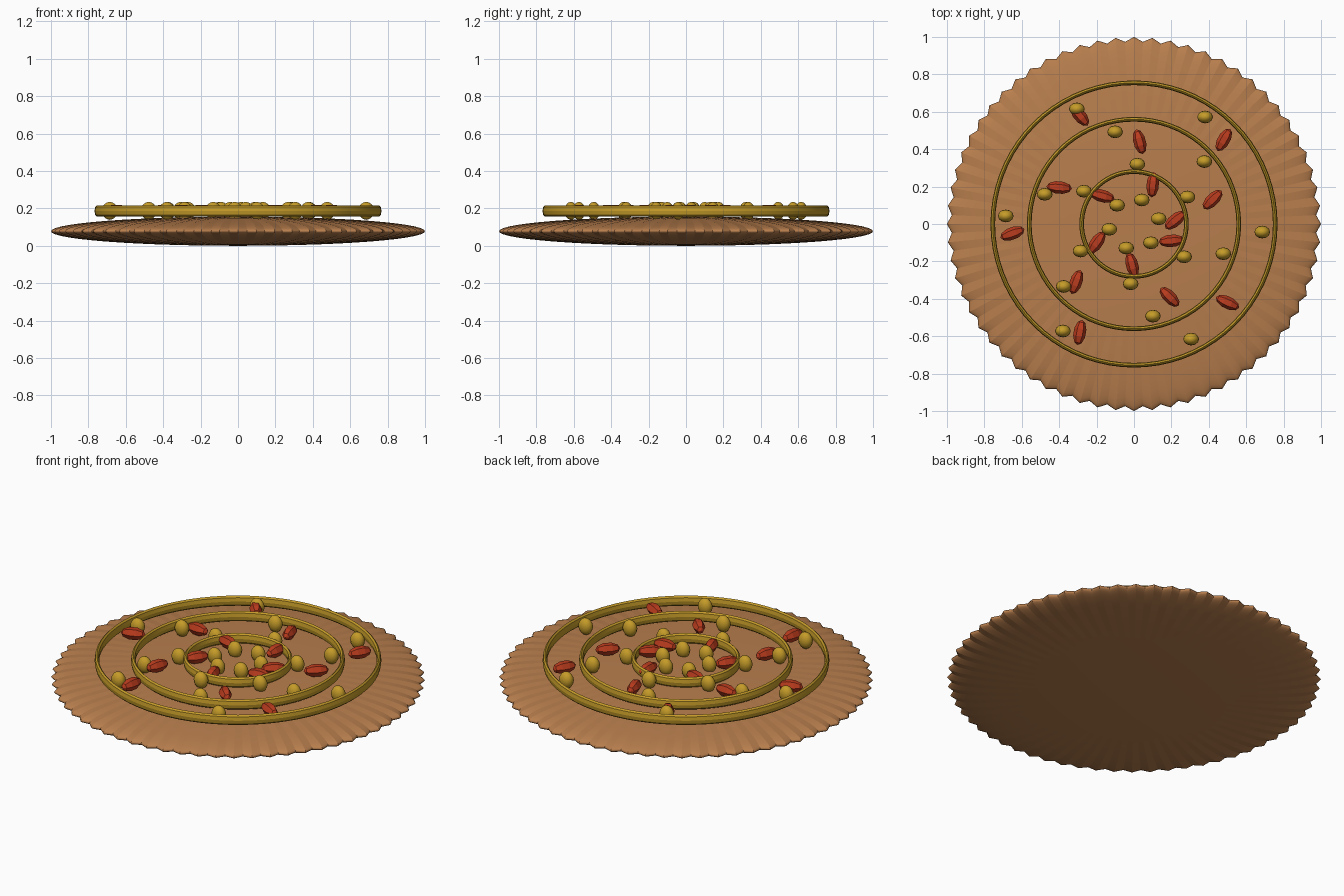
import bpy
import bmesh
from math import atan2, cos, hypot, pi, radians, sin

if "Cube" in bpy.data.objects:
    bpy.data.objects.remove(bpy.data.objects["Cube"], do_unlink=True)


def material(name, r, g, b):
    m = bpy.data.materials.new(name)
    m.use_nodes = True
    m.diffuse_color = (r, g, b, 1)
    shader = m.node_tree.nodes["Principled BSDF"]
    shader.inputs["Base Color"].default_value = (r, g, b, 1)
    shader.inputs["Roughness"].default_value = 0.8
    return m


crust = material("baked brown", 0.48, 0.21, 0.075)
gold = material("golden yellow", 0.56, 0.33, 0.022)
red = material("brick red", 0.50, 0.045, 0.013)


def finish(obj, name, mat, angle=None):
    obj.name = name
    obj.data.materials.append(mat)
    if angle is not None:
        bpy.ops.object.shade_smooth_by_angle(angle=radians(angle))
    return obj


def ellipsoid(name, mat, location, size, segments, rings, rotation=(0, 0, 0), angle=None):
    bpy.ops.mesh.primitive_uv_sphere_add(
        segments=segments, ring_count=rings, location=location, rotation=rotation)
    obj = bpy.context.object
    obj.scale = size
    return finish(obj, name, mat, angle)


# Lens-shaped base with a pleated rim
TEETH = 64
base = ellipsoid("pleated_base", crust, (0, 0, 0.078), (1, 1, 0.078), 2 * TEETH, 28)
bm = bmesh.new()
bm.from_mesh(base.data)
for v in bm.verts:
    step = round(atan2(v.co.y, v.co.x) * TEETH / pi)
    if step % 2 and hypot(v.co.x, v.co.y) > 0.01:
        v.co.x *= 0.975
        v.co.y *= 0.975
bm.to_mesh(base.data)
bm.free()
bpy.ops.object.shade_smooth_by_angle(angle=radians(30))

# Three tall, narrow rings
for name, radius in (("inner", 0.28), ("middle", 0.56), ("outer", 0.755)):
    bpy.ops.mesh.primitive_torus_add(
        major_radius=radius, minor_radius=0.0125, major_segments=72,
        minor_segments=8, location=(0, 0, 0.186))
    bpy.context.object.scale.z = 2.4
    finish(bpy.context.object, name + "_ring", gold, 40)

# Four circles of six nuts, each circle turned a little further
for i, radius in enumerate((0.135, 0.32, 0.503, 0.687)):
    for k in range(6):
        a = radians(12 + 14.8 * i + 60 * k)
        ellipsoid("nut", gold, (radius * cos(a), radius * sin(a), 0.187),
                  (0.042, 0.034, 0.048), 12, 8, angle=40)

# Scattered faceted chips: x, y, heading in degrees
CHIPS = (
    (-.29, .58, -50), (.48, .45, 60), (.03, .44, 105), (-.40, .195, 175),
    (.10, .21, 85), (-.17, .15, 165), (.42, .13, 45), (.22, .02, 40),
    (-.65, -.05, 20), (-.20, -.10, 55), (.20, -.09, 5), (-.01, -.22, 105),
    (-.31, -.31, 70), (.19, -.39, -45), (.50, -.42, -25), (-.29, -.58, 80),
)
for x, y, heading in CHIPS:
    ellipsoid("chip", red, (x, y, 0.189), (0.036, 0.034, 0.068), 6, 5,
              rotation=(0, pi / 2, radians(heading)))
